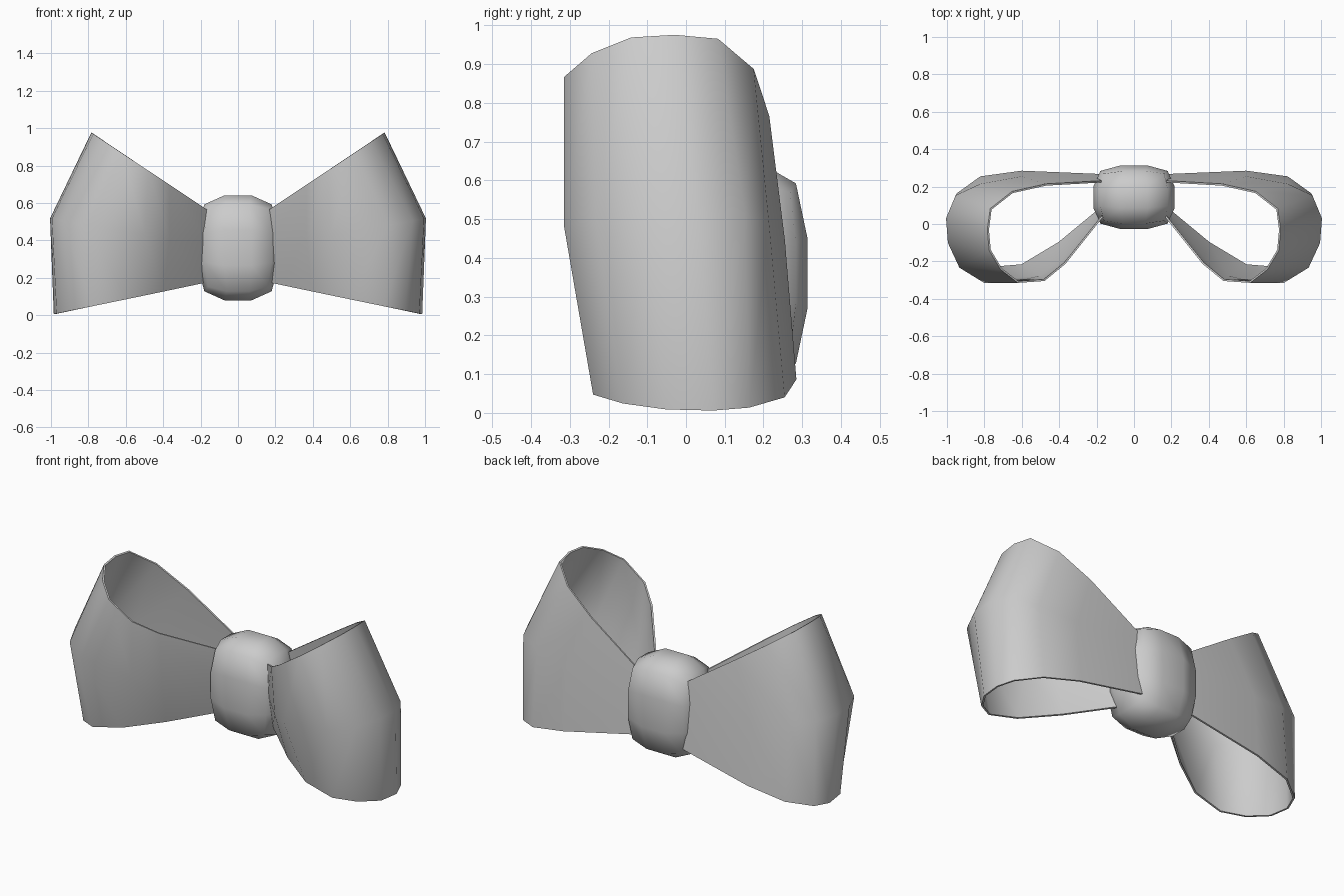
import bpy, bmesh
from mathutils import Vector

cube = bpy.data.objects.get("Cube")
if cube:
    bpy.data.objects.remove(cube, do_unlink=True)

# One plain grey fabric
GREY = (0.6, 0.6, 0.6, 1.0)
fabric = bpy.data.materials.new("grey fabric")
fabric.use_nodes = True
fabric.diffuse_color = GREY
fabric.node_tree.nodes["Principled BSDF"].inputs["Base Color"].default_value = GREY


def add_object(name, bm):
    """Turn a bmesh into a smooth shaded fabric object."""
    bmesh.ops.recalc_face_normals(bm, faces=bm.faces)
    for face in bm.faces:
        face.smooth = True
    mesh = bpy.data.meshes.new(name)
    bm.to_mesh(mesh)
    bm.free()
    mesh.materials.append(fabric)
    obj = bpy.data.objects.new(name, mesh)
    bpy.context.collection.objects.link(obj)
    return obj


# Plan paths of the ribbon loop, from the front end round the tip to the back
BOTTOM = [(.17, .09), (.4, -.1), (.6, -.22), (.78, -.235), (.89, -.16), (.965, -.05),
          (.98, .07), (.945, .16), (.82, .25), (.6, .28), (.12, .26)]
MIDDLE = [(.16, .06), (.37, -.18), (.5, -.28), (.8, -.31), (.93, -.23), (.99, -.1),
          (1, .03), (.95, .15), (.82, .21), (.6, .25), (.12, .245)]
TOP = [(.17, .04), (.37, -.21), (.48, -.3), (.62, -.31), (.71, -.24), (.77, -.14),
       (.78, -.03), (.765, .08), (.65, .17), (.47, .21), (.12, .23)]

# Each path rises or falls in a straight line with its distance from the knot
ROWS = [(BOTTOM, .17, -.21), (MIDDLE, .38, .17), (TOP, .585, .67)]


def ribbon_loop(name, side):
    bm = bmesh.new()
    rows = []
    for path, height, slope in ROWS:
        rows.append([bm.verts.new((side * x, y, height + slope * (x - .2)))
                     for x, y in path])
    for low, high in zip(rows, rows[1:]):
        for i in range(len(low) - 1):
            bm.faces.new((low[i], low[i + 1], high[i + 1], high[i]))
    obj = add_object(name, bm)
    # Thin cloth thickness, kept centred on the paths
    cloth = obj.modifiers.new("cloth thickness", 'SOLIDIFY')
    cloth.thickness = .01
    cloth.offset = 0
    # Crisp ribbon hems, smooth ribbon faces
    bpy.ops.object.select_all(action='DESELECT')
    obj.select_set(True)
    bpy.context.view_layer.objects.active = obj
    bpy.ops.object.modifier_apply(modifier=cloth.name)
    bpy.ops.object.shade_smooth_by_angle(angle=1.0)


ribbon_loop("left_ribbon_loop", 1)
ribbon_loop("right_ribbon_loop", -1)

# Centre knot: a subdivided box rounded towards an ellipsoid
bm = bmesh.new()
bmesh.ops.create_cube(bm, size=2)
bmesh.ops.subdivide_edges(bm, edges=bm.edges[:], cuts=2, use_grid_fill=True)
half_size = Vector((.22, .172, .284))
centre = Vector((0, .143, .36))
for vert in bm.verts:
    roundness = sum(abs(c) ** 3.5 for c in vert.co) ** (1 / 3.5)
    vert.co = centre + vert.co / roundness * half_size
add_object("centre_knot", bm)
